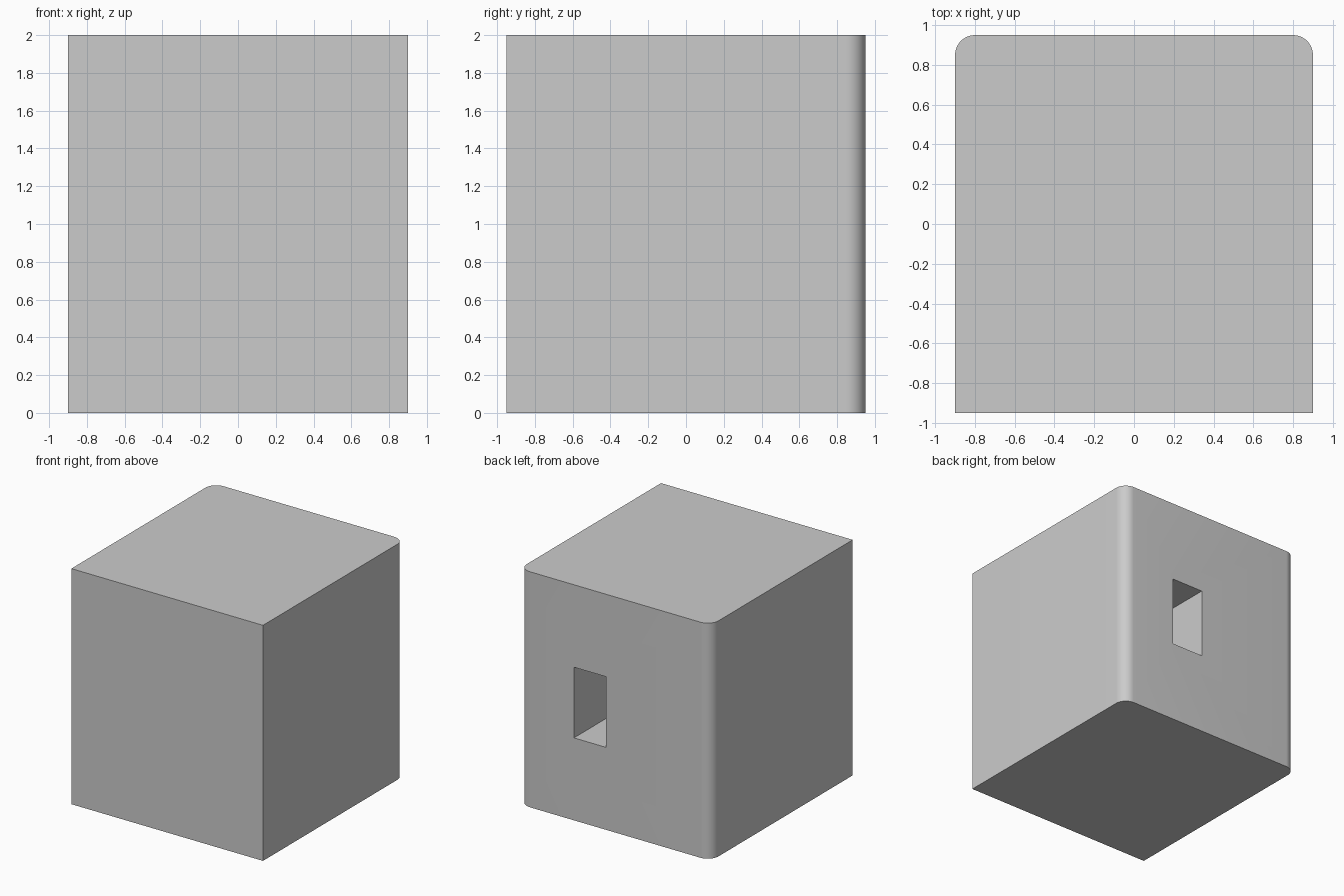
import bpy, bmesh
from mathutils import Vector

if "Cube" in bpy.data.objects:
    bpy.data.objects.remove(bpy.data.objects["Cube"])


def box(name, lo, hi):
    """Axis-aligned box between two corners."""
    lo, hi = Vector(lo), Vector(hi)
    bm = bmesh.new()
    bmesh.ops.create_cube(bm, size=1)
    for v in bm.verts:
        v.co = Vector((c * s for c, s in zip(v.co, hi - lo))) + (lo + hi) / 2
    return bm, name


def finish(bm, name):
    mesh = bpy.data.meshes.new(name)
    bm.to_mesh(mesh)
    bm.free()
    obj = bpy.data.objects.new(name, mesh)
    bpy.context.collection.objects.link(obj)
    return obj


# Block with its two rear vertical edges rounded
bm, name = box("block", (-0.9, -0.95, 0), (0.9, 0.95, 2))
rear = [e for e in bm.edges
        if all(v.co.y > 0.9 for v in e.verts)
        and abs(e.verts[0].co.z - e.verts[1].co.z) > 1]
bmesh.ops.bevel(bm, geom=rear, offset=0.1, segments=12, profile=0.5,
                affect='EDGES')
block = finish(bm, name)

# Deep rectangular socket in the back face
socket = finish(*box("socket_cutter", (0.085, 0.15, 0.7), (0.387, 1.1, 1.3)))
socket.hide_render = True
socket.display_type = 'WIRE'

cut = block.modifiers.new("socket", 'BOOLEAN')
cut.operation = 'DIFFERENCE'
cut.solver = 'EXACT'
cut.object = socket

# Apply the cut, then smooth only the rounded corners
bpy.context.view_layer.objects.active = block
block.select_set(True)
bpy.ops.object.modifier_apply(modifier=cut.name)
bpy.data.objects.remove(socket)
bpy.ops.object.shade_smooth_by_angle()
